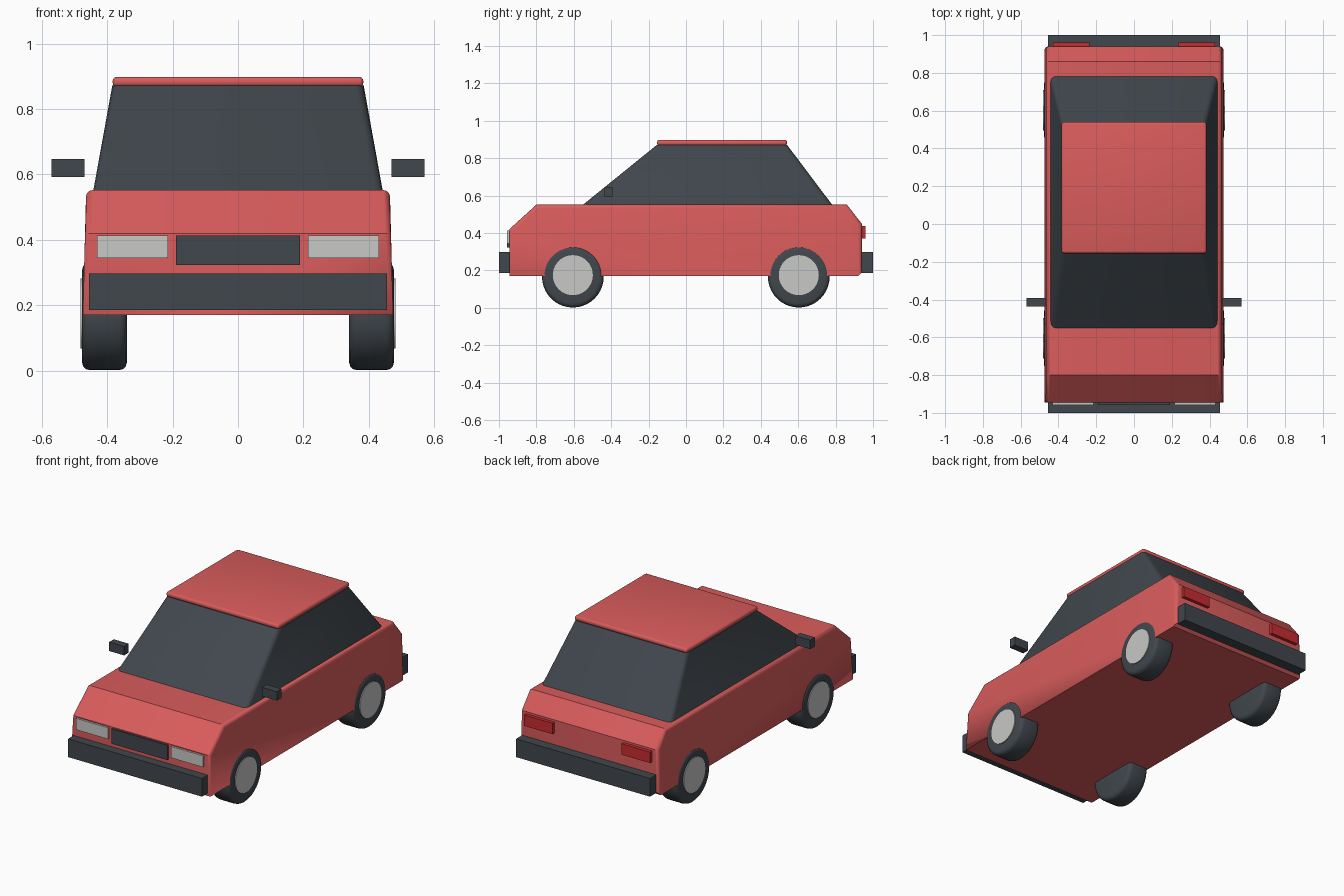
import bpy
import bmesh
from math import radians, pi
from mathutils import Matrix, Vector

cube = bpy.data.objects.get("Cube")
if cube:
    bpy.data.objects.remove(cube, do_unlink=True)


def material(name, r, g, b):
    m = bpy.data.materials.new(name)
    m.use_nodes = True
    m.diffuse_color = (r, g, b, 1)
    shader = next(n for n in m.node_tree.nodes if n.type == "BSDF_PRINCIPLED")
    shader.inputs["Base Color"].default_value = (r, g, b, 1)
    return m


red = material("body_red", 0.70, 0.107, 0.107)
dark = material("dark_grey", 0.052, 0.063, 0.074)
pale = material("light_grey", 0.58, 0.58, 0.57)
lamp_red = material("lamp_red", 0.58, 0.025, 0.03)


def finish(bm, name, mat, angle=35):
    """Turn a bmesh into an object, smooth with sharp edges kept."""
    bmesh.ops.recalc_face_normals(bm, faces=bm.faces[:])
    for f in bm.faces:
        f.smooth = True
    for e in bm.edges:
        e.smooth = e.calc_face_angle(pi) < radians(angle)
    me = bpy.data.meshes.new(name)
    bm.to_mesh(me)
    bm.free()
    me.materials.append(mat)
    ob = bpy.data.objects.new(name, me)
    bpy.context.collection.objects.link(ob)
    return ob


def bevel(bm, edges, offset, segments=3):
    bmesh.ops.bevel(bm, geom=edges, offset=offset, segments=segments,
                    profile=0.5, affect="EDGES", clamp_overlap=True)


def box(name, x, y, z, mat, round_by=0):
    bm = bmesh.new()
    bmesh.ops.create_cube(bm, size=1)
    for v in bm.verts:
        v.co = Vector([r[0] if c < 0 else r[1] for c, r in zip(v.co, (x, y, z))])
    if round_by:
        bevel(bm, bm.edges[:], round_by)
    return finish(bm, name, mat)


def extrude_profile(points, half_width):
    """Side profile (y, z) extruded across the car."""
    bm = bmesh.new()
    face = bm.faces.new([bm.verts.new((-half_width, y, z)) for y, z in points])
    new = bmesh.ops.extrude_face_region(bm, geom=[face])["geom"]
    for v in new:
        if isinstance(v, bmesh.types.BMVert):
            v.co.x = half_width
    bmesh.ops.recalc_face_normals(bm, faces=bm.faces[:])
    return bm


def disc(name, x, y, z, radius, depth, mat, round_by=0):
    bm = bmesh.new()
    bmesh.ops.create_cone(bm, cap_ends=True, segments=40, radius1=radius,
                          radius2=radius, depth=depth,
                          matrix=Matrix.Rotation(pi / 2, 4, "Y"))
    if round_by:
        rims = [e for e in bm.edges if abs(e.verts[0].co.x - e.verts[1].co.x) < 0.001]
        bevel(bm, rims, round_by)
    bmesh.ops.translate(bm, verts=bm.verts[:], vec=(x, y, z))
    return finish(bm, name, mat)


# Lower body: rounded along both sides, front corners taper out to the floor
FLOOR, NOSE, HALF = 0.17, -0.945, 0.474
bm = extrude_profile([(NOSE, FLOOR), (NOSE, 0.42), (-0.80, 0.552), (0.86, 0.552),
                      (0.94, 0.45), (0.94, 0.19), (0.92, FLOOR)], HALF)
rails = [e for e in bm.edges
         if abs(e.verts[0].co.x - e.verts[1].co.x) < 0.001
         and max(v.co.z for v in e.verts) > 0.3]
bevel(bm, rails, 0.037, 4)
for v in bm.verts:
    if v.co.z < 0.18 and v.co.y < -0.85:
        v.co.x, v.co.y = (HALF if v.co.x > 0 else -HALF), NOSE
    v.co.x *= 1 - 0.055 * (v.co.z - FLOOR)
bmesh.ops.remove_doubles(bm, verts=bm.verts[:], dist=0.0005)
finish(bm, "body", red)

# Glass cabin: leans inwards towards the roof
SILL, TOP = 0.54, 0.872
bm = extrude_profile([(-0.565, SILL), (-0.155, TOP), (0.54, TOP), (0.79, SILL)], 0.444)
for v in bm.verts:
    v.co.x *= 1 - 0.135 * (v.co.z - SILL) / (TOP - SILL)
pillars = [e for e in bm.edges
           if e.verts[0].co.x * e.verts[1].co.x > 0
           and abs(e.verts[0].co.z - e.verts[1].co.z) > 0.1]
bevel(bm, pillars, 0.025)
finish(bm, "cabin_glass", dark)

box("roof", (-0.383, 0.383), (-0.155, 0.54), (0.868, 0.898), red, 0.012)

# Bumpers and grille
box("front_bumper", (-0.455, 0.455), (-1.0, -0.935), (0.186, 0.298), dark)
box("rear_bumper", (-0.455, 0.455), (0.925, 1.0), (0.186, 0.298), dark)
box("grille", (-0.19, 0.19), (-0.957, -0.935), (0.323, 0.414), dark)

# Parts repeated on each side
for side, s in (("left", 1), ("right", -1)):
    def span(a, b):
        return sorted((s * a, s * b))

    box(side + "_headlight", span(0.214, 0.431), (-0.957, -0.935), (0.344, 0.414), pale)
    box(side + "_tail_light", span(0.235, 0.428), (0.925, 0.96), (0.37, 0.437), lamp_red)
    box(side + "_mirror", span(0.469, 0.57), (-0.437, -0.392), (0.592, 0.647), dark)
    for end, y in (("front", -0.605), ("rear", 0.603)):
        disc(f"{end}_{side}_tyre", s * 0.408, y, 0.167, 0.165, 0.137, dark, 0.024)
        disc(f"{end}_{side}_hub", s * 0.466, y, 0.175, 0.107, 0.032, pale)
